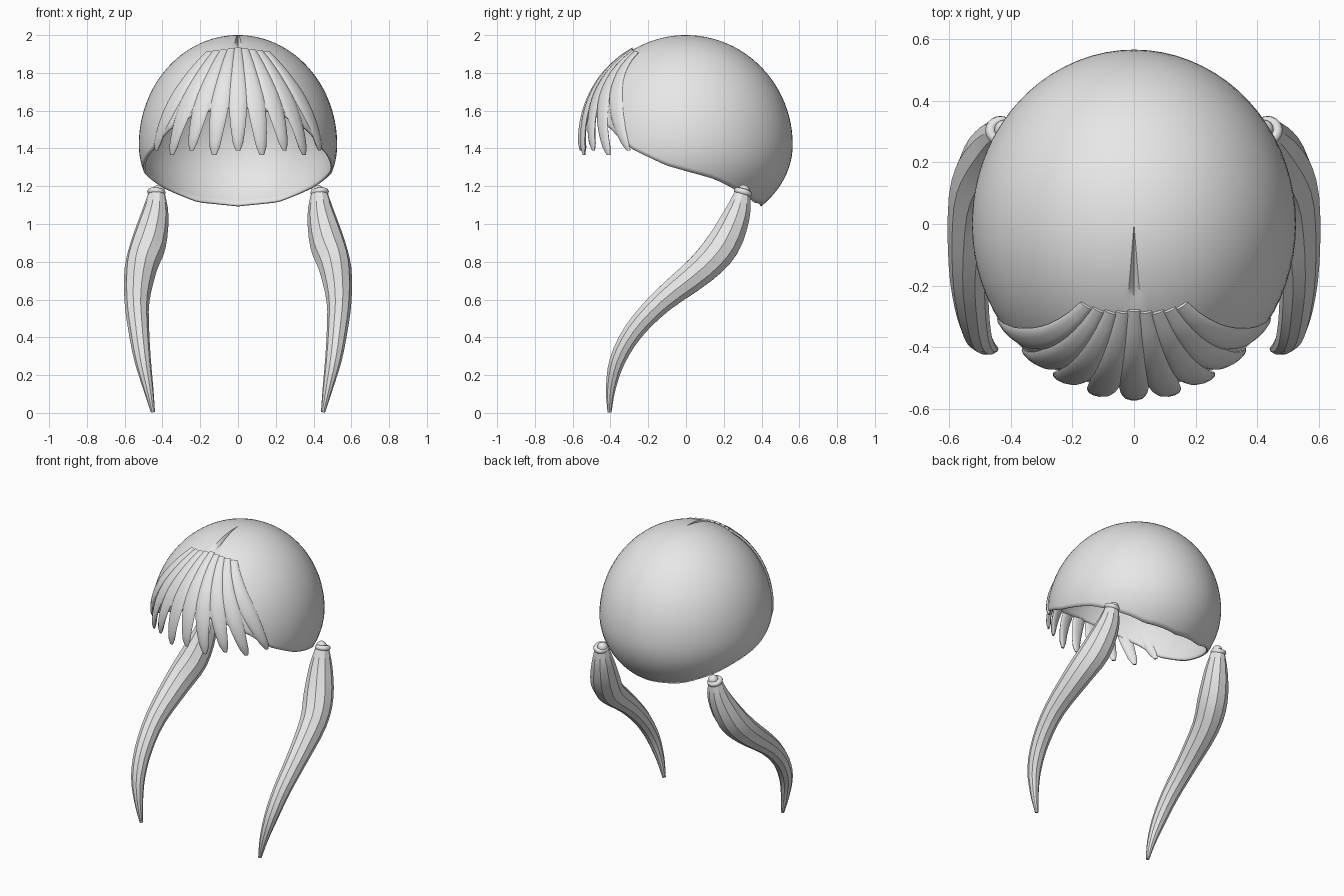
import bpy, bmesh, math
from mathutils import Vector

cube = bpy.data.objects.get("Cube")
if cube:
    bpy.data.objects.remove(cube, do_unlink=True)

hair = bpy.data.materials.new("hair_grey")
hair.use_nodes = True
hair.diffuse_color = (0.8, 0.8, 0.8, 1)
hair.node_tree.nodes["Principled BSDF"].inputs["Base Color"].default_value = (0.8, 0.8, 0.8, 1)

RX, RY, MID, UP, DOWN = 0.525, 0.565, 1.42, 0.58, 0.46


def loft(name, rings, caps=True, angle=30):
    """Skin a list of closed rings into a mesh object."""
    bm = bmesh.new()
    rows = [[bm.verts.new(p) for p in ring] for ring in rings]
    n = len(rows[0])
    for a, b in zip(rows, rows[1:]):
        for i in range(n):
            bm.faces.new((a[i], a[(i + 1) % n], b[(i + 1) % n], b[i]))
    if caps:
        bm.faces.new(rows[0][::-1])
        bm.faces.new(rows[-1])
    bmesh.ops.remove_doubles(bm, verts=bm.verts, dist=0.0002)
    bmesh.ops.recalc_face_normals(bm, faces=bm.faces)
    mesh = bpy.data.meshes.new(name)
    bm.to_mesh(mesh)
    bm.free()
    obj = bpy.data.objects.new(name, mesh)
    bpy.context.collection.objects.link(obj)
    finish(obj, angle)
    return obj


def finish(obj, angle):
    obj.data.materials.append(hair)
    bpy.ops.object.select_all(action='DESELECT')
    obj.select_set(True)
    bpy.context.view_layer.objects.active = obj
    bpy.ops.object.shade_smooth_by_angle(angle=math.radians(angle))


def lerp_table(table, x):
    for (x0, v0), (x1, v1) in zip(table, table[1:]):
        if x <= x1:
            return v0 + (v1 - v0) * (x - x0) / (x1 - x0)
    return table[-1][1]


def polar(z):
    return math.acos((z - MID) / (UP if z > MID else DOWN))


def dome(p, theta, offset=0.0):
    c = math.cos(p)
    return Vector(((RX + offset) * math.sin(p) * math.sin(theta),
                   -(RY + offset) * math.sin(p) * math.cos(theta),
                   MID + (UP + offset if c > 0 else DOWN) * c))


# Cap: dome with a hairline that drops from forehead to nape, and a parting crease
hairline = [(0, 1.62), (25, 1.59), (45, 1.5), (59, 1.4), (79, 1.31), (90, 1.28),
            (106, 1.24), (120, 1.19), (147, 1.115), (180, 1.093)]
COLS, ROWS = 72, 36
rings = []
for j in range(ROWS + 1):
    ring = []
    for i in range(COLS):
        deg = 360 * i / COLS
        p = polar(lerp_table(hairline, min(deg, 360 - deg))) * j / ROWS
        v = dome(p, math.radians(deg))
        if i == 0 and 0 < p < 0.52:
            v.z -= 0.022 * math.sin(math.pi * p / 0.52)
        ring.append(v)
    rings.append(ring)
cap = loft("hair_cap", rings, caps=False, angle=40)
shell = cap.modifiers.new("thickness", 'SOLIDIFY')
shell.thickness = 0.012
shell.offset = -1

# Fringe: nine flattened strands fanning over the forehead
STEPS, SIDES = 14, 10
for k in range(-4, 5):
    tip = 1.365 if k % 2 else 1.39
    top = 1.925 - 0.005 * abs(k)
    rings = []
    for s in range(STEPS + 1):
        t = s / STEPS
        z = top + (tip - top) * t
        theta = math.radians(k * (8 + 6.2 * t))
        p = polar(max(z, MID))
        centre = dome(p, theta, 0.004 - 0.012 * t * t)
        centre.z += min(0, z - MID)
        out = Vector((centre.x / RX**2, centre.y / RY**2, max(0, z - MID) / UP**2)).normalized()
        side = Vector((math.cos(theta), math.sin(theta), 0))
        side = (side - out * side.dot(out)).normalized()
        spread = math.sin(p) * RX * math.radians(8 + 6.2 * t) * 0.56
        half = lerp_table([(0, spread), (0.42, spread), (0.93, 0.027), (1, 0.012)], t)
        depth = lerp_table([(0, 0.008), (0.3, 0.012), (0.93, 0.014), (1, 0.006)], t)
        rings.append([centre + side * half * math.cos(a) + out * depth * math.sin(a)
                      for a in (2 * math.pi * i / SIDES for i in range(SIDES))])
    loft(f"fringe_strand_{k + 5}", rings, angle=45)

# Tails: tapering S-curved locks; each entry is x, y, z, radius
path = [(.43, .30, 1.17, .042), (.44, .27, 1.05, .073), (.475, .195, .89, .094),
        (.515, .08, .76, .086), (.535, -.13, .59, .066), (.525, -.275, .435, .055),
        (.505, -.362, .28, .044), (.475, -.398, .13, .027), (.45, -.405, .003, .011)]


def smooth_path(points, steps):
    pts = [Vector(q) for q in points]
    pts = [2 * pts[0] - pts[1]] + pts + [2 * pts[-1] - pts[-2]]
    result = []
    for a, b, c, d in zip(pts, pts[1:], pts[2:], pts[3:]):
        for s in range(steps):
            t = s / steps
            result.append(0.5 * (2 * b + (c - a) * t + (2 * a - 5 * b + 4 * c - d) * t**2
                                 + (3 * b - a - 3 * c + d) * t**3))
    return result + [pts[-2]]


for label, sx in (("left", 1), ("right", -1)):
    samples = smooth_path([(sx * x, y, z, r) for x, y, z, r in path], 3)
    rings = []
    for i, q in enumerate(samples):
        ahead, behind = samples[min(i + 1, len(samples) - 1)], samples[max(i - 1, 0)]
        along = (ahead.xyz - behind.xyz).normalized()
        u = Vector((1, 0, 0))
        u = (u - along * u.dot(along)).normalized()
        w = along.cross(u)
        rings.append([q.xyz + q.w * (u * math.cos(a) + w * math.sin(a))
                      for a in (2 * math.pi * m / 10 for m in range(10))])
    for v in rings[-1]:
        v.z = max(v.z, 0)
    loft(f"{label}_tail", rings, angle=30)

    # Tie ring and the small knot joining the tail to the cap
    axis = Vector((sx * 0.1, -0.3, -1)).to_track_quat('Z', 'Y').to_euler()
    bpy.ops.mesh.primitive_torus_add(location=(sx * .432, .302, 1.168), rotation=axis,
                                     major_radius=.033, minor_radius=.017,
                                     major_segments=20, minor_segments=8)
    bpy.context.object.name = f"{label}_tie"
    finish(bpy.context.object, 50)
    bpy.ops.mesh.primitive_uv_sphere_add(location=(sx * .42, .305, 1.175), radius=.033,
                                         segments=16, ring_count=10)
    bpy.context.object.name = f"{label}_knot"
    finish(bpy.context.object, 50)
